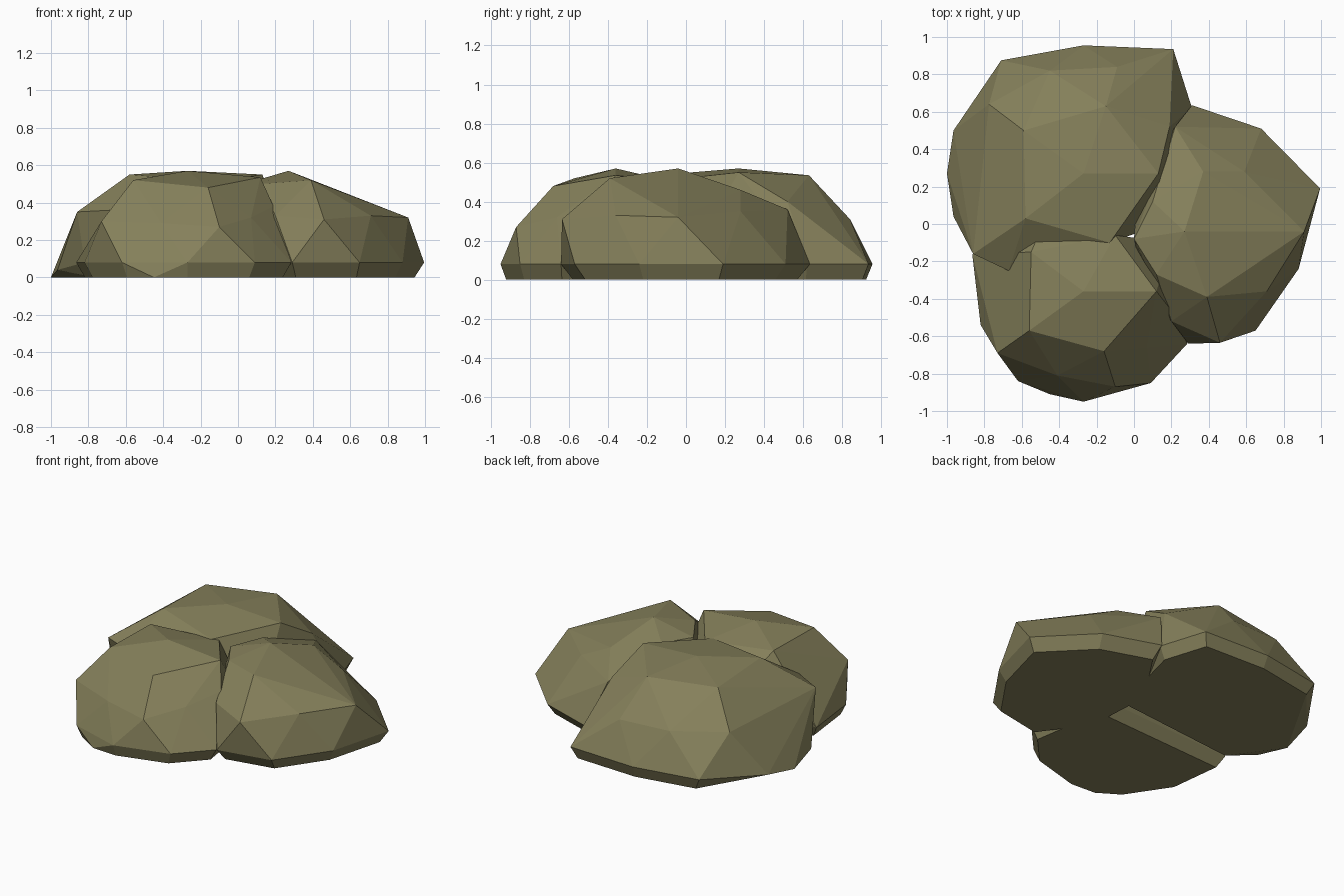
import bpy, bmesh

# One flat olive-stone colour
mat = bpy.data.materials.new("olive stone")
mat.diffuse_color = (0.235, 0.216, 0.104, 1.0)


def boulder(name, foot, upper, inset=0.92):
    """Faceted convex lump: widest at the foot ring, tucked in slightly at the ground."""
    cx = sum(p[0] for p in foot) / len(foot)
    cy = sum(p[1] for p in foot) / len(foot)
    points = list(upper)
    for x, y in foot:
        points.append((x, y, 0.08))
        points.append((cx + (x - cx) * inset, cy + (y - cy) * inset, 0.0))
    bm = bmesh.new()
    for p in points:
        bm.verts.new(p)
    hull = bmesh.ops.convex_hull(bm, input=bm.verts[:])
    loose = {g for g in hull["geom_interior"] + hull["geom_unused"]
             if isinstance(g, bmesh.types.BMVert)}
    bmesh.ops.delete(bm, geom=list(loose), context='VERTS')
    bmesh.ops.recalc_face_normals(bm, faces=bm.faces[:])
    mesh = bpy.data.meshes.new(name)
    bm.to_mesh(mesh)
    bm.free()
    mesh.materials.append(mat)
    obj = bpy.data.objects.new(name, mesh)
    bpy.context.collection.objects.link(obj)
    return obj


# Back-left boulder, sloping straight to the ground on its left
boulder("back_boulder",
        [(-0.71, 0.875), (-0.27, 0.955), (0.21, 0.935), (0.31, 0.62),
         (0.15, 0.0), (-0.82, -0.10)],
        [(-1.0, 0.27, 0.0), (-0.965, 0.50, 0.04), (-0.965, 0.04, 0.04),
         (-0.86, -0.16, 0.35), (-0.67, -0.25, 0.36), (-0.775, 0.64, 0.33),
         (-0.59, 0.50, 0.53), (-0.58, 0.03, 0.55), (-0.27, 0.27, 0.57),
         (-0.15, 0.63, 0.535), (0.13, 0.27, 0.55), (-0.09, 0.84, 0.31),
         (-0.45, 0.82, 0.32), (0.19, 0.52, 0.40), (-0.13, -0.10, 0.51)])

# Front-left boulder
boulder("front_boulder",
        [(-0.27, -0.95), (-0.62, -0.84), (-0.82, -0.54), (-0.865, -0.16),
         (0.09, -0.85), (0.285, -0.64), (0.20, -0.10)],
        [(-0.45, -0.91, 0.0), (-0.73, -0.69, 0.30), (-0.56, -0.57, 0.52),
         (-0.55, -0.15, 0.52), (-0.27, -0.36, 0.57), (-0.16, -0.68, 0.48),
         (-0.41, -0.81, 0.29), (-0.10, -0.87, 0.27), (0.07, -0.66, 0.32),
         (0.12, -0.36, 0.535), (0.19, -0.45, 0.38), (-0.10, -0.06, 0.50),
         (-0.52, -0.08, 0.46)])

# Right boulder
boulder("right_boulder",
        [(0.995, 0.19), (0.88, -0.24), (0.65, -0.57), (0.29, -0.64),
         (0.68, 0.51), (0.31, 0.635), (0.02, 0.20), (0.05, -0.30)],
        [(0.91, -0.04, 0.32), (0.46, -0.635, 0.31), (0.39, -0.39, 0.52),
         (0.71, -0.36, 0.33), (0.27, -0.04, 0.57), (0.55, -0.04, 0.45),
         (0.37, 0.28, 0.46), (0.59, 0.28, 0.35), (0.22, 0.52, 0.36),
         (0.10, 0.12, 0.50), (0.0, -0.08, 0.49), (0.12, -0.27, 0.50),
         (0.20, -0.52, 0.33)], inset=0.90)
